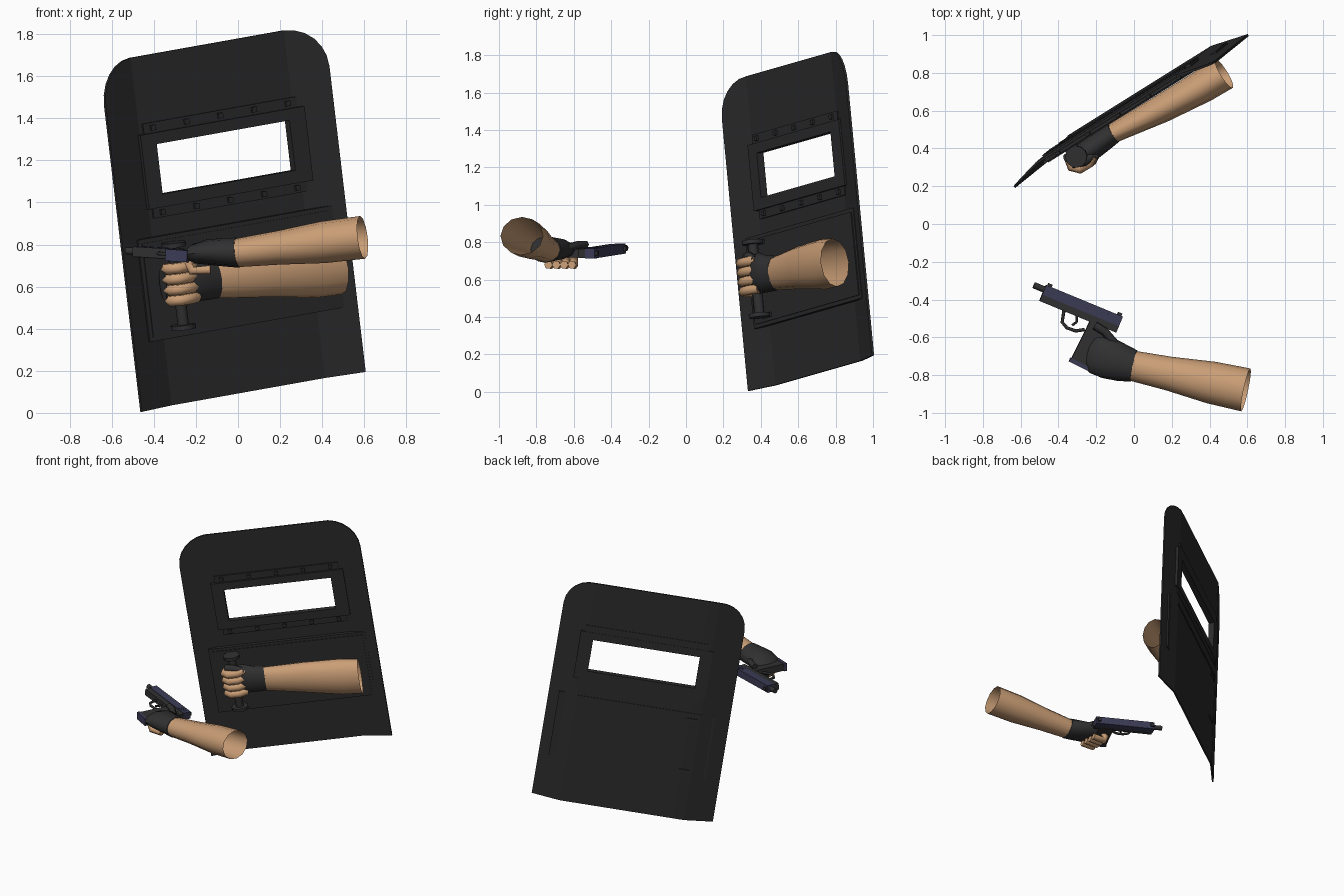
import bpy, bmesh, math
from mathutils import Matrix, Vector

cube = bpy.data.objects.get("Cube")
if cube:
    bpy.data.objects.remove(cube)


def material(name, color):
    m = bpy.data.materials.new(name)
    m.use_nodes = True
    m.diffuse_color = (*color, 1)
    m.node_tree.nodes["Principled BSDF"].inputs["Base Color"].default_value = (*color, 1)
    return m


SHIELD = material("shield black", (0.024, 0.024, 0.024))
GLOVE = material("glove charcoal", (0.03, 0.03, 0.03))
SKIN = material("skin tan", (0.59, 0.34, 0.18))
STEEL = material("slide slate blue", (0.045, 0.045, 0.095))


def frame(origin, x_dir, y_dir):
    """Matrix of a local frame from an origin and two rough axes."""
    x = Vector(x_dir).normalized()
    z = x.cross(Vector(y_dir)).normalized()
    m = Matrix((x, z.cross(x), z)).transposed().to_4x4()
    m.translation = Vector(origin)
    return m


# Local frames: shield (across, up, towards bearer), pistol (forward, down, side), arm
SH = frame((-0.46, 0.335, 0.005), (1.065, 0.665, 0.19), (-0.165, -0.135, 1.48))
GUN = frame((-0.06, -0.49, 0.74), (-0.92, 0.38, 0.06), (-0.38, -0.92, 0))
ARM = frame((-0.01, -0.75, 0.76), (0.61, -0.13, 0.075), (0.13, 0.61, 0))


def finish(bm, name, m, mat, smooth=False):
    bmesh.ops.recalc_face_normals(bm, faces=bm.faces)
    bm.transform(m)
    me = bpy.data.meshes.new(name)
    bm.to_mesh(me)
    bm.free()
    me.materials.append(mat)
    ob = bpy.data.objects.new(name, me)
    bpy.context.collection.objects.link(ob)
    if smooth:
        bpy.ops.object.select_all(action="DESELECT")
        ob.select_set(True)
        bpy.context.view_layer.objects.active = ob
        bpy.ops.object.shade_smooth_by_angle(angle=math.radians(50))
    return ob


def box(name, m, lo, hi, mat):
    bm = bmesh.new()
    bmesh.ops.create_cube(bm, size=1)
    lo, hi = Vector(lo), Vector(hi)
    for v in bm.verts:
        v.co = Vector(a + (b - a) * (c + 0.5) for a, b, c in zip(lo, hi, v.co))
    return finish(bm, name, m, mat)


def loft(name, m, rings, mat, caps=True, sides=12):
    """Ellipses (x, y, z, radius y, radius z) joined along local x."""
    bm = bmesh.new()
    loops = []
    for x, y, z, ry, rz in rings:
        angles = [2 * math.pi * i / sides for i in range(sides)]
        loops.append([bm.verts.new((x, y + ry * math.cos(a), z + rz * math.sin(a))) for a in angles])
    for a, b in zip(loops, loops[1:]):
        for i in range(sides):
            j = (i + 1) % sides
            bm.faces.new((a[i], a[j], b[j], b[i]))
    if caps:
        bm.faces.new(loops[0])
        bm.faces.new(loops[-1])
    return finish(bm, name, m, mat, True)


def cylinder(name, m, axis, center, radius, length, mat):
    bm = bmesh.new()
    bmesh.ops.create_cone(bm, cap_ends=True, segments=12, radius1=radius, radius2=radius, depth=length)
    turn = Vector((0, 0, 1)).rotation_difference(Vector(axis)).to_matrix().to_4x4()
    return finish(bm, name, m @ Matrix.Translation(center) @ turn, mat, True)


def rod(name, m, points, radius, mat):
    """Round rod bent along points, as a mesh."""
    cu = bpy.data.curves.new(name, "CURVE")
    cu.dimensions = "3D"
    cu.bevel_depth = radius
    cu.bevel_resolution = 1
    cu.use_fill_caps = True
    sp = cu.splines.new("POLY")
    sp.points.add(len(points) - 1)
    for p, co in zip(sp.points, points):
        p.co = (*(m @ Vector(co)), 1)
    cu.materials.append(mat)
    ob = bpy.data.objects.new(name, cu)
    bpy.context.collection.objects.link(ob)
    bpy.ops.object.select_all(action="DESELECT")
    ob.select_set(True)
    bpy.context.view_layer.objects.active = ob
    bpy.ops.object.convert(target="MESH")


# Shield sheet: folded sides, rounded top corners, window opening
W, H, R, FOLD = 1.27, 1.67, 0.2, 0.05
HOLE = (0.275, 1.027, 1.005, 1.245)
edge = [R * (1 - math.cos(math.pi / 2 * i / 6)) for i in range(7)]
cols = edge + [HOLE[0], HOLE[1]] + [W - e for e in reversed(edge)]
bm = bmesh.new()
grid = []
for s in cols:
    e = min(s, W - s, R)
    top = H - R + math.sqrt(max(0, R * R - (R - e) ** 2))
    grid.append([bm.verts.new((s, t, -FOLD * e / R)) for t in (0, HOLE[2], HOLE[3], top)])
for i in range(len(cols) - 1):
    for j in range(3):
        if not (cols[i] == HOLE[0] and j == 1):
            bm.faces.new((grid[i][j], grid[i + 1][j], grid[i + 1][j + 1], grid[i][j + 1]))
sheet = finish(bm, "shield_sheet", SH, SHIELD)
mod = sheet.modifiers.new("thickness", "SOLIDIFY")
mod.thickness = 0.012
mod.offset = 0

# Window frame, bolt rails and bolts
s0, s1, t0, t1 = 0.19, 1.12, 0.943, 1.30
box("window_frame_bottom", SH, (s0, t0, -0.062), (s1, HOLE[2], -0.02), SHIELD)
box("window_frame_top", SH, (s0, HOLE[3], -0.062), (s1, t1, -0.02), SHIELD)
box("window_frame_right", SH, (s0, HOLE[2], -0.062), (HOLE[0], HOLE[3], -0.02), SHIELD)
box("window_frame_left", SH, (HOLE[1], HOLE[2], -0.062), (s1, HOLE[3], -0.02), SHIELD)
for side, lo, hi in (("bottom", 0.895, t0), ("top", t1, 1.35)):
    box("window_rail_" + side, SH, (0.22, lo, -0.06), (1.09, hi, -0.034), SHIELD)
    for i in range(5):
        s = 0.27 + i * 0.191
        mid = (lo + hi) / 2
        box("rail_bolt", SH, (s - 0.013, mid - 0.013, -0.04), (s + 0.013, mid + 0.013, -0.022), SHIELD)

# Arm pad and rear details
box("arm_pad", SH, (0.1, 0.32, -0.035), (1.2, 0.81, -0.008), SHIELD)
box("arm_pad_face", SH, (0.12, 0.34, -0.01), (1.18, 0.79, -0.003), SHIELD)
box("rear_seam", SH, (0.2, 0.80, -0.06), (1.07, 0.812, -0.05), SHIELD)
for t in (0.37, 0.76):
    box("rear_handle_plate", SH, (0.22, t - 0.012, -0.062), (0.30, t + 0.012, -0.05), SHIELD)

# Upright handle with end discs and brackets
cylinder("handle_grip", SH, (0, 1, 0), (0.26, 0.565, 0.05), 0.027, 0.4, GLOVE)
for t in (0.37, 0.765):
    cylinder("handle_disc", SH, (0, 1, 0), (0.26, t, 0.05), 0.058, 0.022, GLOVE)
    box("handle_bracket", SH, (0.225, t - 0.011, -0.01), (0.295, t + 0.011, 0.05), GLOVE)

# Arm and hand holding the shield
loft("shield_forearm", SH, [(0.44, 0.568, 0.05, 0.088, 0.05), (0.75, 0.555, 0.078, 0.115, 0.075),
                            (1.0, 0.535, 0.092, 0.135, 0.088), (1.13, 0.525, 0.096, 0.13, 0.088)], SKIN, False)
loft("shield_glove", SH, [(0.47, 0.568, 0.05, 0.093, 0.056), (0.40, 0.575, 0.055, 0.098, 0.06),
                          (0.33, 0.59, 0.06, 0.11, 0.062), (0.25, 0.59, 0.055, 0.105, 0.05),
                          (0.18, 0.585, 0.04, 0.08, 0.03)], GLOVE)
for i in range(4):
    t = 0.505 + i * 0.051
    rod("shield_finger", SH, [(0.33, t, 0.085), (0.28, t, 0.115), (0.225, t, 0.115),
                              (0.195, t, 0.085), (0.205, t, 0.05)], 0.028, SKIN)
rod("shield_thumb", SH, [(0.33, 0.66, 0.09), (0.27, 0.69, 0.095), (0.21, 0.69, 0.07)], 0.025, GLOVE)

# Arm and gloved hand holding the pistol
loft("pistol_forearm", ARM, [(0, 0, 0, 0.08, 0.068), (0.2, 0, 0, 0.09, 0.08),
                             (0.43, 0, 0, 0.112, 0.1), (0.62, 0, 0, 0.116, 0.102)], SKIN, False)
loft("pistol_glove", ARM, [(0.01, 0, 0, 0.085, 0.072), (-0.06, 0.005, 0.01, 0.1, 0.068),
                           (-0.14, 0.015, 0.02, 0.112, 0.06), (-0.21, 0.015, 0.02, 0.1, 0.045),
                           (-0.25, 0.015, 0.01, 0.075, 0.025)], GLOVE)
for i in range(4):
    y = -0.60 - i * 0.042
    rod("pistol_finger", Matrix(), [(-0.2, y, 0.745), (-0.235, y, 0.71), (-0.22, y, 0.675),
                                    (-0.13, y - 0.01, 0.68)], 0.023, SKIN)
rod("pistol_thumb", GUN, [(-0.02, 0.15, 0.03), (0.06, 0.11, 0.045), (0.12, 0.1, 0.04)], 0.022, GLOVE)

# Pistol: slide, frame, barrel, sights, guard, grip and magazine
box("pistol_slide", GUN, (0, 0, -0.027), (0.44, 0.055, 0.027), STEEL)
box("pistol_frame", GUN, (0, 0.053, -0.024), (0.44, 0.092, 0.024), GLOVE)
cylinder("pistol_barrel", GUN, (1, 0, 0), (0.46, 0.026, 0), 0.017, 0.08, GLOVE)
for x in (0.02, 0.42):
    box("pistol_sight", GUN, (x - 0.012, -0.014, -0.012), (x + 0.012, 0.002, 0.012), GLOVE)
for x in (0.03, 0.05, 0.07):
    box("slide_groove", GUN, (x, 0.008, -0.029), (x + 0.008, 0.048, 0.029), STEEL)
rod("trigger_guard", GUN, [(0.30, 0.09, 0), (0.285, 0.15, 0), (0.25, 0.168, 0),
                           (0.2, 0.165, 0), (0.16, 0.14, 0)], 0.009, GLOVE)
rod("trigger", GUN, [(0.225, 0.09, 0), (0.215, 0.12, 0), (0.23, 0.145, 0)], 0.007, GLOVE)
grip = GUN @ Matrix.Rotation(math.radians(-4), 4, "Z")
box("pistol_grip", grip, (0.04, 0.08, -0.025), (0.145, 0.32, 0.025), GLOVE)
box("magazine_base", grip, (0.035, 0.318, -0.028), (0.15, 0.34, 0.028), STEEL)
